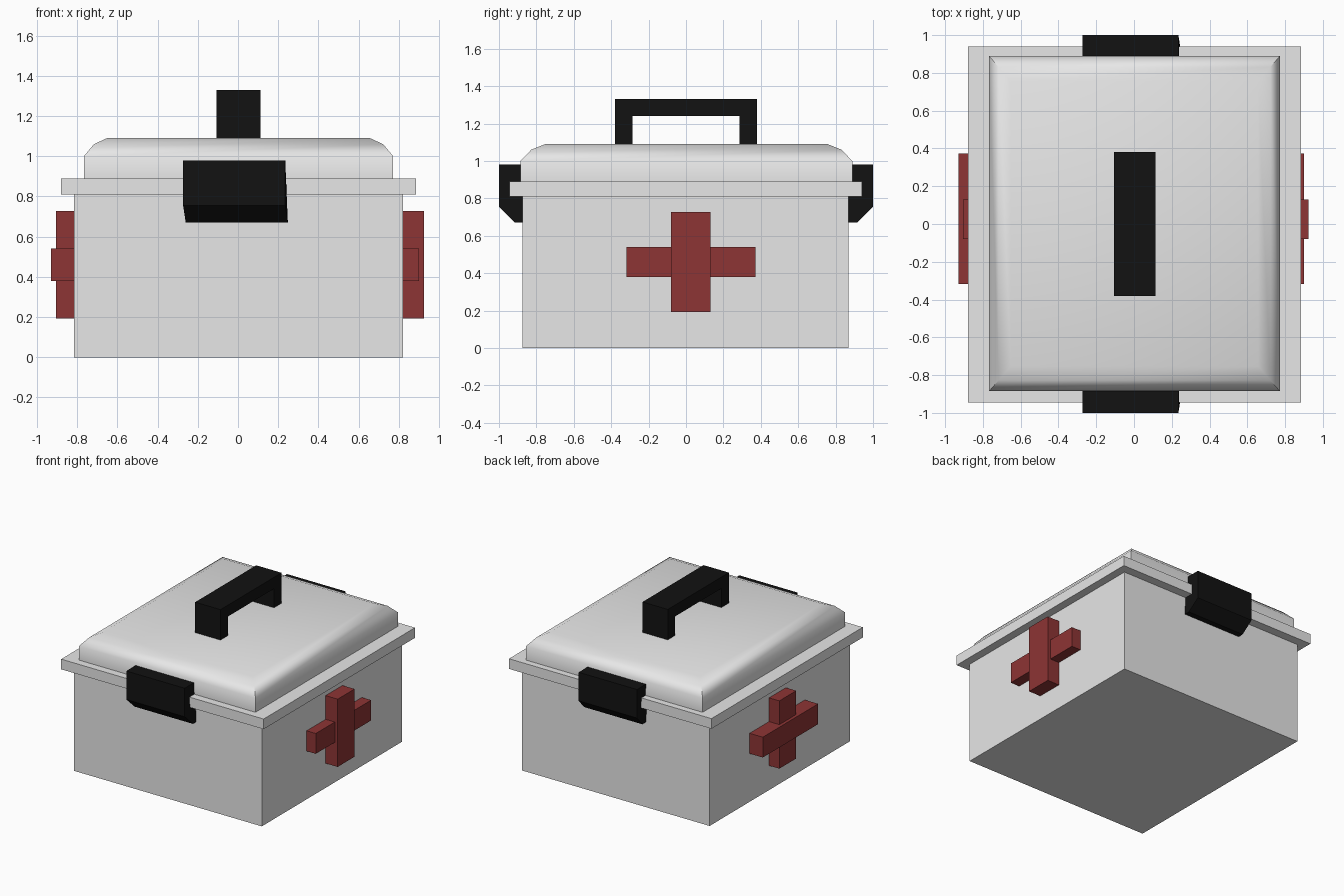
import bpy, bmesh, math

default = bpy.data.objects.get("Cube")
if default:
    bpy.data.objects.remove(default)


def material(name, rgb, rough=0.6):
    m = bpy.data.materials.new(name)
    m.use_nodes = True
    m.diffuse_color = (*rgb, 1)
    shader = m.node_tree.nodes["Principled BSDF"]
    shader.inputs["Base Color"].default_value = (*rgb, 1)
    shader.inputs["Roughness"].default_value = rough
    return m


grey = material("light_grey", (0.8, 0.8, 0.8))
red = material("dark_red", (0.27, 0.035, 0.035))
black = material("black", (0.006, 0.006, 0.006))


def finish(bm, name, mat):
    bmesh.ops.recalc_face_normals(bm, faces=bm.faces)
    mesh = bpy.data.meshes.new(name)
    bm.to_mesh(mesh)
    bm.free()
    mesh.materials.append(mat)
    ob = bpy.data.objects.new(name, mesh)
    bpy.context.collection.objects.link(ob)
    return ob


def loft(name, rings, mat):
    """Join matching rings of points and cap both ends."""
    bm = bmesh.new()
    loops = [[bm.verts.new(p) for p in ring] for ring in rings]
    n = len(loops[0])
    for a, b in zip(loops, loops[1:]):
        for i in range(n):
            j = (i + 1) % n
            bm.faces.new((a[i], a[j], b[j], b[i]))
    bm.faces.new(loops[0])
    bm.faces.new(loops[-1])
    return finish(bm, name, mat)


def rect(x0, x1, y0, y1, z):
    return [(x0, y0, z), (x1, y0, z), (x1, y1, z), (x0, y1, z)]


def box(name, x, y, z, mat):
    return loft(name, [rect(*x, *y, h) for h in z], mat)


# Container and rim
box("container", (-0.815, 0.82), (-0.875, 0.87), (0, 0.81), grey)
box("rim", (-0.88, 0.885), (-0.945, 0.94), (0.81, 0.89), grey)

# Domed lid, a stack of shrinking rectangles
steps = [(0, 0.89), (0, 1.0), (0.05, 1.06), (0.115, 1.09)]
lid = loft("lid", [rect(-0.767 + d, 0.772 - d, -0.885 + d * 1.15,
                        0.889 - d * 1.15, z) for d, z in steps], grey)
bpy.context.view_layer.objects.active = lid
lid.select_set(True)
bpy.ops.object.shade_smooth_by_angle(angle=math.radians(50))
lid.select_set(False)

# Carry handle, an arch profile extruded across
arch = [(-0.38, 1.08), (-0.38, 1.33), (0.38, 1.33), (0.38, 1.08),
        (0.287, 1.08), (0.287, 1.24), (-0.287, 1.24), (-0.287, 1.08)]
loft("handle", [[(x, y, z) for y, z in arch] for x in (-0.107, 0.113)], black)

# Latches front and back, with a chamfered and slightly skewed lower lip
clasp = [(0.87, 0.98, 0), (1.0, 0.98, 0), (1.0, 0.755, 0),
         (0.915, 0.67, 0.013), (0.865, 0.67, 0.013)]
for name, side in (("front_latch", -1), ("back_latch", 1)):
    loft(name, [[(x + shift, side * y, z) for y, z, shift in clasp]
                for x in (-0.273, 0.235)], black)

# Crosses on both sides, each a pair of overlapping bars
for name, inner, upright, crossbar in (("left", 0.81, 0.925, 0.9),
                                       ("right", -0.805, -0.905, -0.93)):
    box(name + "_cross_upright", (inner, upright), (-0.08, 0.13),
        (0.193, 0.727), red)
    box(name + "_cross_bar", (inner, crossbar), (-0.317, 0.372),
        (0.38, 0.54), red)
